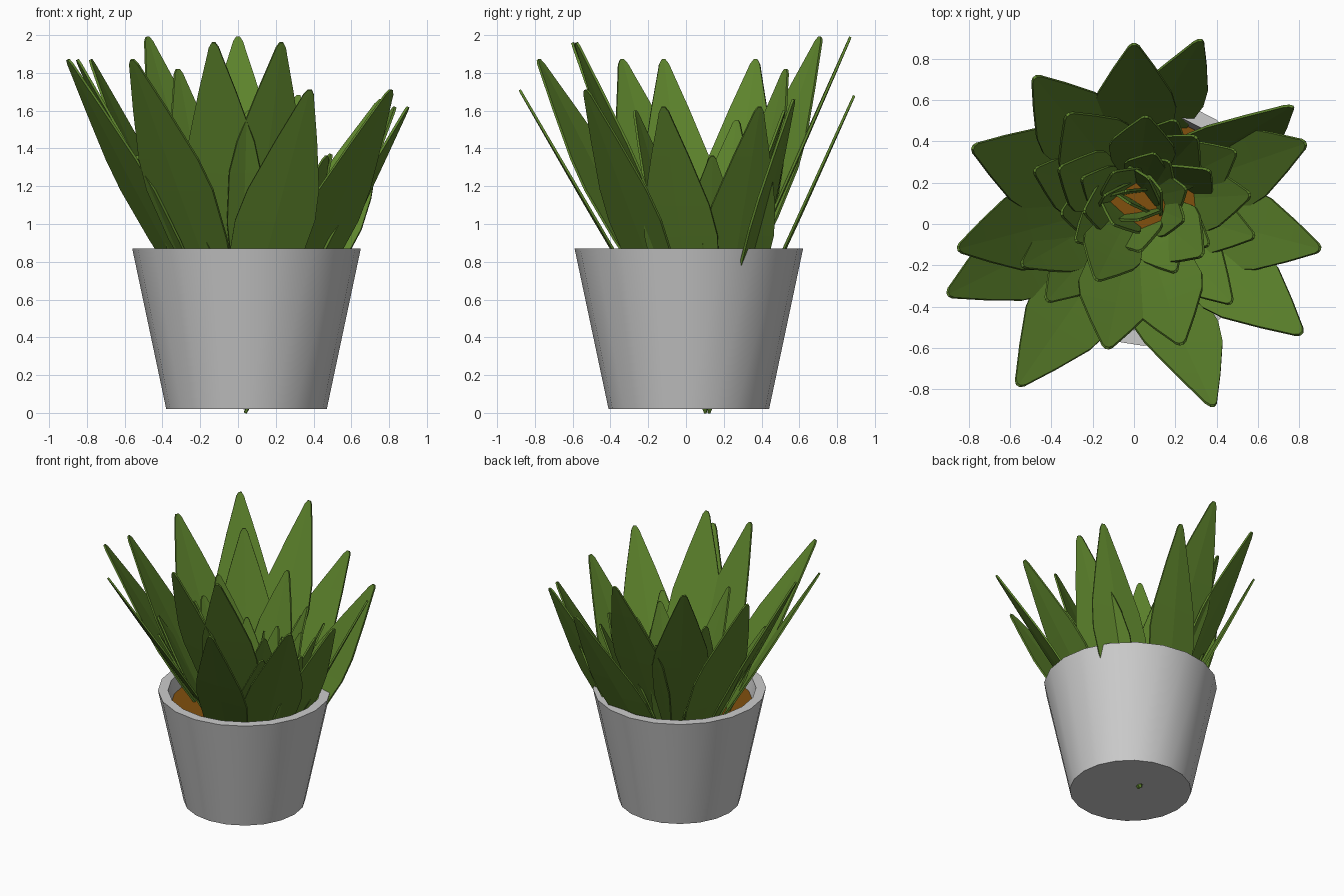
import bpy, bmesh, math, random
from mathutils import Vector

if "Cube" in bpy.data.objects:
    bpy.data.objects.remove(bpy.data.objects["Cube"])

random.seed(4)
CX, CY = 0.045, 0.015      # pot centre


def material(name, rgb):
    m = bpy.data.materials.new(name)
    m.diffuse_color = (*rgb, 1)
    m.use_nodes = True
    m.node_tree.nodes["Principled BSDF"].inputs["Base Color"].default_value = m.diffuse_color
    return m


green = material("leaf_green", (0.11, 0.23, 0.025))
brown = material("soil_brown", (0.22, 0.08, 0.004))


def add_object(name, bm, mat=None):
    bmesh.ops.recalc_face_normals(bm, faces=bm.faces)
    me = bpy.data.meshes.new(name)
    bm.to_mesh(me)
    bm.free()
    ob = bpy.data.objects.new(name, me)
    bpy.context.collection.objects.link(ob)
    if mat:
        me.materials.append(mat)
    return ob


def lathe(name, profile, sides, mat=None):
    """Turn an (r, z) profile around the pot axis and close both ends."""
    bm = bmesh.new()
    rings = []
    for r, z in profile:
        rings.append([bm.verts.new((CX + r * math.cos(2 * math.pi * i / sides),
                                    CY + r * math.sin(2 * math.pi * i / sides), z))
                      for i in range(sides)])
    for a, b in zip(rings, rings[1:]):
        for i in range(sides):
            j = (i + 1) % sides
            bm.faces.new((a[i], a[j], b[j], b[i]))
    bm.faces.new(rings[0])
    bm.faces.new(rings[-1])
    return add_object(name, bm, mat)


# Pot with a tapered wall, and soil just under the rim
pot = lathe("pot", [(0.425, 0.02), (0.605, 0.87), (0.535, 0.87), (0.50, 0.70)], 20)
soil = lathe("soil", [(0.50, 0.71), (0.512, 0.77)], 20, brown)

# Leaf outline: fraction of length, half width
OUTLINE = [(0, 0.006), (0.05, 0.03), (0.2, 0.09), (0.42, 0.18), (0.58, 0.205),
           (0.68, 0.183), (0.84, 0.105), (0.96, 0.04), (0.985, 0.027), (1, 0.01)]


def leaf(name, tip, length_z, width, facing=None, root_x=0.01, cup=0.008):
    """Pointed blade from the root bundle to the tip; facing is its azimuth."""
    tip = Vector(tip)
    out = Vector((tip.x - root_x, tip.y - 0.08, 0)).normalized()
    base = Vector((root_x, 0.11, max(0.0, tip.z - length_z))) + out * 0.03
    axis = tip - base
    if facing is not None:
        out = Vector((math.cos(math.radians(facing)), math.sin(math.radians(facing)), 0))
    side = Vector((-out.y, out.x, 0))
    normal = axis.cross(side).normalized()
    if normal.dot(out) < 0:
        normal = -normal
    bm = bmesh.new()
    rows = []
    for t, w in OUTLINE:
        w *= width
        c = base + axis * t
        rows.append([bm.verts.new(c + side * w * s + normal * cup * (1 - abs(s)) * w / 0.2)
                     for s in (-1, 0, 1)])
    for a, b in zip(rows, rows[1:]):
        for i in (0, 1):
            bm.faces.new((a[i], a[i + 1], b[i + 1], b[i]))
    ob = add_object(name, bm, green)
    mod = ob.modifiers.new("thickness", "SOLIDIFY")
    mod.thickness = 0.013
    mod.offset = 0
    return ob


# Large leaves: tip position and, where twisted, the facing angle and root x
LARGE = [(0, 0.87, 1.99), (0.32, 0.89, 1.68, 90, -0.13), (0.76, 0.57, 1.66, 76),
         (0.83, 0.39, 1.62), (0.90, -0.12, 1.62), (0.81, -0.53, 1.71, -48),
         (0.38, -0.88, 1.71, -90, -0.07), (-0.56, -0.78, 1.87, 236, 0.06),
         (-0.90, -0.34, 1.87), (-0.85, -0.12, 1.87), (-0.78, 0.37, 1.87),
         (-0.48, 0.71, 1.99), (-0.13, -0.60, 1.96), (0.23, -0.58, 1.96),
         (-0.32, 0.53, 1.82)]
# Medium and small leaves that fill the middle
MEDIUM = [(0.06, 0.52, 1.60), (0.30, 0.42, 1.42), (0.49, 0.35, 1.37), (0.56, 0.14, 1.36),
          (0.58, -0.06, 1.30), (0.47, -0.38, 1.36), (-0.54, -0.20, 1.36),
          (-0.42, -0.37, 1.32), (-0.36, 0.27, 1.55), (-0.48, 0.26, 1.36),
          (-0.18, -0.27, 1.60), (0.36, 0.26, 1.30, 60), (0.33, -0.15, 1.40),
          (0.20, 0.50, 1.30), (-0.35, 0.05, 1.25)]
SMALL = [(0.10, 0.34, 1.25), (0.25, 0.17, 1.2), (0.36, -0.10, 1.2), (0.20, -0.23, 1.2),
         (-0.15, -0.20, 1.15), (-0.10, 0.25, 1.3), (-0.24, 0.06, 1.2),
         (0.24, 0.02, 1.15), (0.03, -0.13, 1.15, -70), (-0.10, 0.0, 1.2, 230),
         (0.07, 0.22, 1.25, 40), (-0.14, 0.14, 1.1, 130), (0.17, 0.30, 1.2, 45),
         (-0.28, -0.08, 1.15), (-0.25, 0.22, 1.2), (-0.04, 0.16, 1.15, 100),
         (0.02, 0.02, 1.2, -80), (0.13, 0.16, 1.1, 20), (-0.02, 0.1, 1.1, 60)]

for kind, tips, length, width in (("large", LARGE, 1.64, 1.0),
                                  ("medium", MEDIUM, 1.15, 0.77),
                                  ("small", SMALL, 0.8, 0.58)):
    for i, tip in enumerate(tips):
        w = width * random.uniform(0.96, 1.04)
        leaf(f"{kind}_leaf_{i + 1}", tip[:3], length, w, *tip[3:])

# Smooth pot wall with crisp rim edges
bpy.ops.object.select_all(action="DESELECT")
pot.select_set(True)
bpy.context.view_layer.objects.active = pot
bpy.ops.object.shade_smooth_by_angle(angle=math.radians(30))
